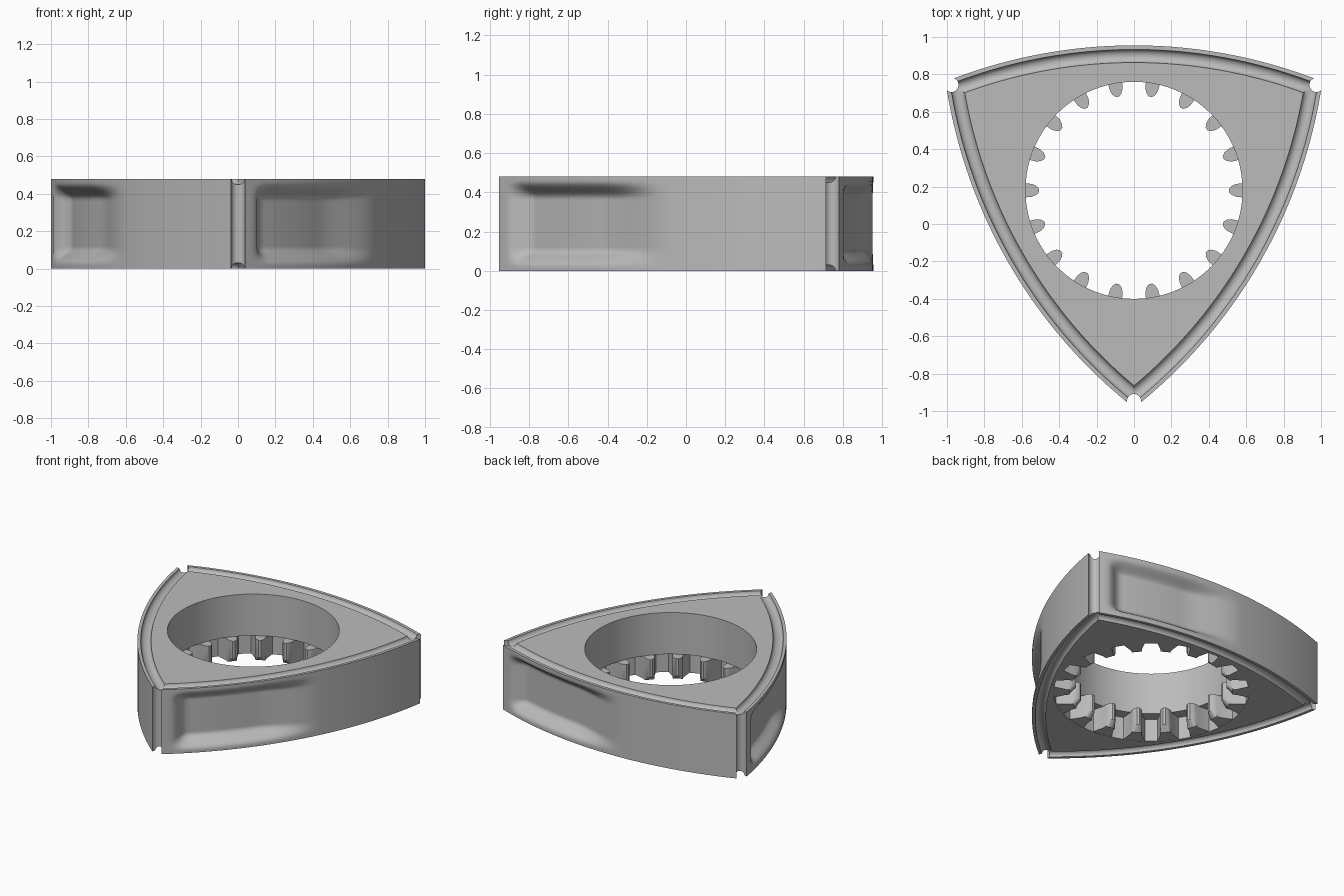
import bpy, bmesh
from math import sin, cos, pi, sqrt, atan2, radians
from mathutils import Matrix, Vector

if "Cube" in bpy.data.objects:
    bpy.data.objects.remove(bpy.data.objects["Cube"])

HEIGHT = 0.48
CENTRE_Y = 0.18          # rotor axis
ARC_R, ARC_C = 2.717, 1.942   # flank arc radius and its centre offset
SEGS = 72                # points per flank
BORE_R, ROOT_R, GEAR_H = 0.58, 0.66, 0.17

steel = bpy.data.materials.new("cast steel grey")
steel.use_nodes = True
steel.diffuse_color = (0.5, 0.5, 0.5, 1)
steel.node_tree.nodes["Principled BSDF"].inputs["Base Color"].default_value = (0.5, 0.5, 0.5, 1)


def make_object(name, bm):
    bmesh.ops.recalc_face_normals(bm, faces=bm.faces)
    mesh = bpy.data.meshes.new(name)
    bm.to_mesh(mesh)
    bm.free()
    mesh.materials.append(steel)
    obj = bpy.data.objects.new(name, mesh)
    obj.location.y = CENTRE_Y
    bpy.context.collection.objects.link(obj)
    return obj


def finish(obj, angle):
    bpy.ops.object.select_all(action="DESELECT")
    obj.select_set(True)
    bpy.context.view_layer.objects.active = obj
    for mod in list(obj.modifiers):
        bpy.ops.object.modifier_apply(modifier=mod.name)
    bpy.ops.object.shade_smooth_by_angle(angle=radians(angle))


def step(a, b, x):
    t = max(0, min(1, (x - a) / (b - a)))
    return t * t * (3 - 2 * t)


def pocket(u, z):
    # steep leading end near one apex, long ramp at the other end
    along = step(0.9, 0.79, u) * step(-0.14, 0.32, u)
    across = step(0.215, 0.13, abs(z - HEIGHT / 2))
    return 0.08 * along * across


def flank_loop(inset, z, dished=False):
    """Closed three-sided loop, inset from the rotor outline."""
    r = ARC_R - inset
    apex = -ARC_C / 2 + sqrt(r * r - 0.75 * ARC_C ** 2)
    sweep = atan2(apex * cos(pi / 6), apex * 0.5 + ARC_C)
    points = []
    for side in range(3):
        turn = Matrix.Rotation(side * 2 * pi / 3, 3, "Z")
        for i in range(SEGS):
            a = sweep * (1 - 2 * i / SEGS)
            rr = r - (pocket(r * sin(a), z) if dished else 0)
            points.append(turn @ Vector((rr * sin(a), rr * cos(a) - ARC_C, z)))
    return points


def round_loop(radius, z):
    return [Vector((p.x, p.y, 0)).normalized() * radius + Vector((0, 0, z))
            for p in flank_loop(0, z)]


def groove(face_z, inward):
    # rounded seal groove following the rim
    loops = []
    for i in range(11):
        a = pi * i / 10
        loops.append(flank_loop(0.057 - 0.035 * cos(a), face_z + inward * 0.03 * sin(a)))
    return loops


# rotor body: flanks, upper groove, bore, lower counterbore, lower groove
ROWS = 36
loops = [flank_loop(0, HEIGHT * i / ROWS, True) for i in range(ROWS + 1)]
loops += groove(HEIGHT, -1)
loops += [round_loop(BORE_R, HEIGHT), round_loop(BORE_R, GEAR_H),
          round_loop(ROOT_R, GEAR_H), round_loop(ROOT_R, 0)]
loops += reversed(groove(0, 1))

bm = bmesh.new()
rings = [[bm.verts.new(p) for p in loop] for loop in loops]
for j, ring in enumerate(rings):
    upper = rings[(j + 1) % len(rings)]
    for i in range(len(ring)):
        k = (i + 1) % len(ring)
        bm.faces.new((ring[i], ring[k], upper[k], upper[i]))
body = make_object("rotor_body", bm)

# apex seal slots
bm = bmesh.new()
for side in range(3):
    a = pi / 6 + side * 2 * pi / 3
    bmesh.ops.create_cone(bm, cap_ends=True, segments=32, radius1=0.038, radius2=0.038, depth=1,
                          matrix=Matrix.Translation((1.127 * cos(a), 1.127 * sin(a), HEIGHT / 2)))
cutter = make_object("apex_slot_cutter", bm)
cutter.hide_render = True
cut = body.modifiers.new("apex slots", "BOOLEAN")
cut.operation = "DIFFERENCE"
cut.solver = "EXACT"
cut.object = cutter
bpy.context.view_layer.update()
finish(body, 32)
bpy.data.objects.remove(cutter)

# internal gear teeth with chamfered lower ends
half = [(0.68, 0.083), (0.58, 0.038), (0.545, 0.034), (0.522, 0.024), (0.508, 0.009)]
outline = half + [(r, -w) for r, w in reversed(half)]
bm = bmesh.new()
for tooth in range(18):
    turn = Matrix.Rotation(tooth * 2 * pi / 18, 3, "Z")
    layers = []
    for z, min_r in ((0.002, 0.55), (0.04, 0), (GEAR_H, 0)):
        layers.append([bm.verts.new(turn @ Vector((max(r, min_r + 0.01 * (0.6 - r)), w, z)))
                       for r, w in outline])
    n = len(outline)
    for low, high in zip(layers, layers[1:]):
        for i in range(n):
            k = (i + 1) % n
            bm.faces.new((low[i], low[k], high[k], high[i]))
    bm.faces.new(layers[0])
    bm.faces.new(layers[-1])
teeth = make_object("gear_teeth", bm)
finish(teeth, 35)
